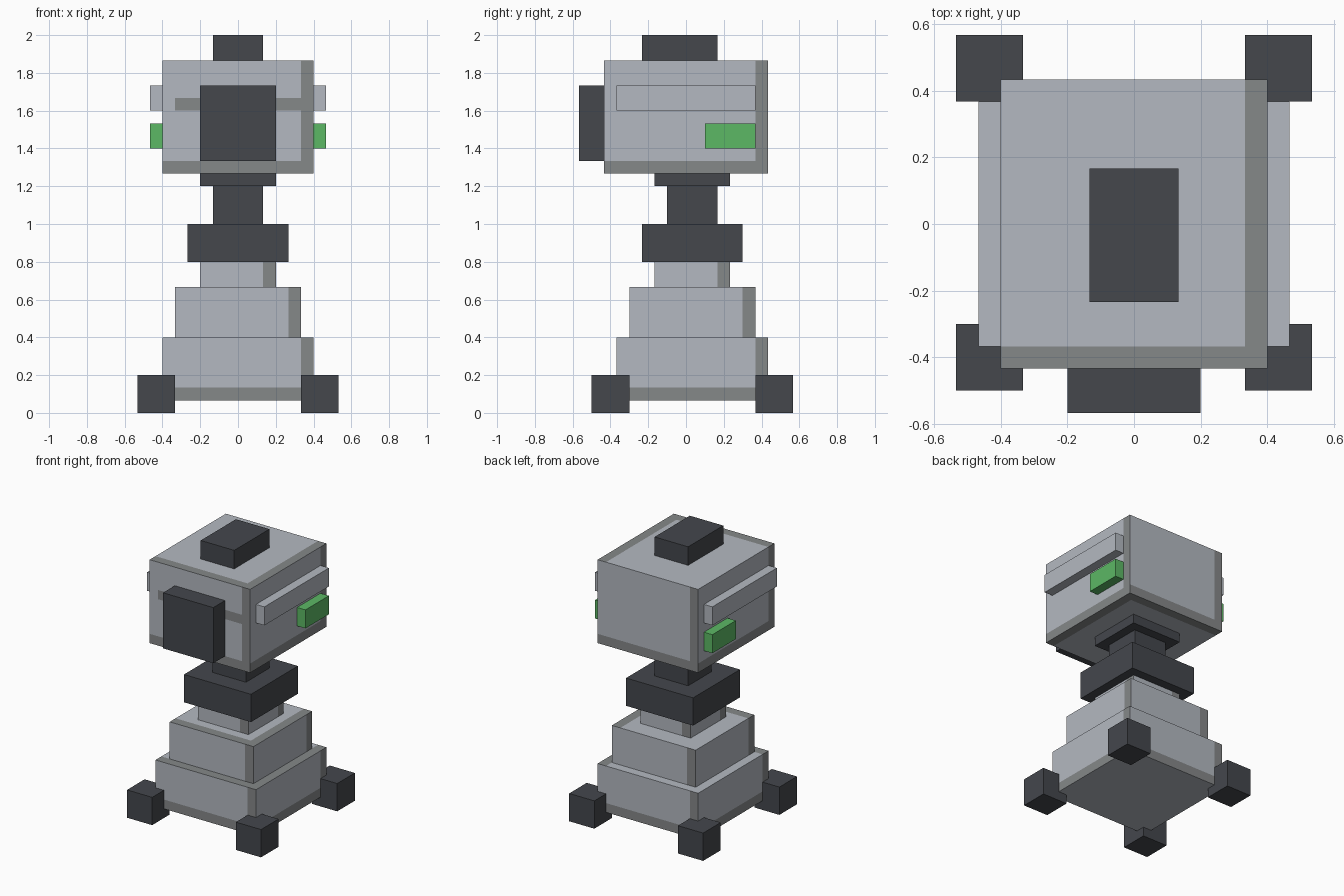
import bpy
import bmesh
from mathutils import Vector

cube = bpy.data.objects.get("Cube")
if cube:
    bpy.data.objects.remove(cube, do_unlink=True)

U = 1 / 15  # grid unit shared by every part


def material(name, rgb):
    mat = bpy.data.materials.new(name)
    mat.use_nodes = True
    mat.diffuse_color = (*rgb, 1)
    mat.node_tree.nodes["Principled BSDF"].inputs["Base Color"].default_value = (*rgb, 1)
    return mat


LIGHT = material("light_grey", (0.456, 0.485, 0.533))
SHADE = material("worn_grey", (0.235, 0.246, 0.25))
DARK = material("charcoal", (0.058, 0.063, 0.073))
GREEN = material("green", (0.107, 0.479, 0.13))


def box(name, x, y, z, mats, paint=None):
    """Box from ranges in grid units; paint(normal, centre, low, high) picks worn faces."""
    low, high = (Vector(c) * U for c in zip(x, y, z))
    bm = bmesh.new()
    bmesh.ops.create_cube(bm, size=1)
    for v in bm.verts:
        v.co = Vector((low[i] if v.co[i] < 0 else high[i]) for i in range(3))
    if paint:
        # Cut one unit in from each edge, plus the panel line of the front
        cuts = [(i, p) for i in range(2) for p in (low[i] + U, high[i] - U)]
        cuts += [(2, low.z + U), (2, 24 * U), (2, 25 * U)]
        for axis, pos in cuts:
            normal, point = Vector(), Vector()
            normal[axis], point[axis] = 1, pos
            bmesh.ops.bisect_plane(bm, geom=bm.verts[:] + bm.edges[:] + bm.faces[:],
                                   plane_co=point, plane_no=normal)
        bm.normal_update()
        for f in bm.faces:
            f.material_index = int(paint(f.normal, f.calc_center_median(), low, high))
        bmesh.ops.dissolve_limit(bm, angle_limit=0.01, verts=bm.verts[:],
                                 edges=bm.edges[:], delimit={'MATERIAL'})
    mesh = bpy.data.meshes.new(name)
    bm.to_mesh(mesh)
    bm.free()
    for m in mats:
        mesh.materials.append(m)
    obj = bpy.data.objects.new(name, mesh)
    bpy.context.collection.objects.link(obj)
    return obj


def worn_upper(n, c, low, high):
    """Worn band on the right-hand end of each side, and two edges of the top."""
    if n.z > 0.5:
        return c.x > high.x - U or c.y < low.y + U
    if n.z < -0.5:
        return False
    right = Vector((-n.y, n.x, 0))
    return right.dot(c) > max(right.dot(low), right.dot(high)) - U


def worn_base(n, c, low, high):
    """Adds a worn band along the bottom of each side."""
    return worn_upper(n, c, low, high) or (abs(n.z) < 0.5 and c.z < low.z + U)


def worn_head(n, c, low, high):
    """Adds the front panel line and two worn edges underneath."""
    if n.z < -0.5:
        return c.x > high.x - U or c.y > high.y - U
    line = n.y < -0.5 and 24 * U < c.z < 25 * U and c.x > low.x + U
    return line or worn_base(n, c, low, high)


# Stepped pedestal
GREYS = [LIGHT, SHADE]
box("base", (-6, 6), (-5.5, 6.5), (1, 6), GREYS, worn_base)
box("middle_tier", (-5, 5), (-4.5, 5.5), (6, 10), GREYS, worn_upper)
box("upper_tier", (-3, 3), (-2.5, 3.5), (10, 12), GREYS, worn_upper)

# Feet at the four corners
for side, x in (("left", 5), ("right", -8)):
    for end, y in (("front", -7.5), ("back", 5.5)):
        box(f"{end}_{side}_foot", (x, x + 3), (y, y + 3), (0, 3), [DARK])

# Neck
box("collar", (-4, 4), (-3.5, 4.5), (12, 15), [DARK])
box("neck", (-2, 2), (-1.5, 2.5), (15, 18), [DARK])
box("head_mount", (-3, 3), (-2.5, 3.5), (18, 19), [DARK])

# Head with front plate and cap
box("head", (-6, 6), (-6.5, 6.5), (19, 28), GREYS, worn_head)
box("front_plate", (-3, 3), (-8.5, -6.5), (20, 26), [DARK])
box("top_cap", (-2, 2), (-3.5, 2.5), (28, 30), [DARK])

# Rails and lamps on both sides of the head
for side, x in (("left", (6, 7)), ("right", (-7, -6))):
    box(f"{side}_rail", x, (-5.5, 5.5), (24, 26), [LIGHT])
    box(f"{side}_lamp", x, (1.5, 5.5), (21, 23), [GREEN])
